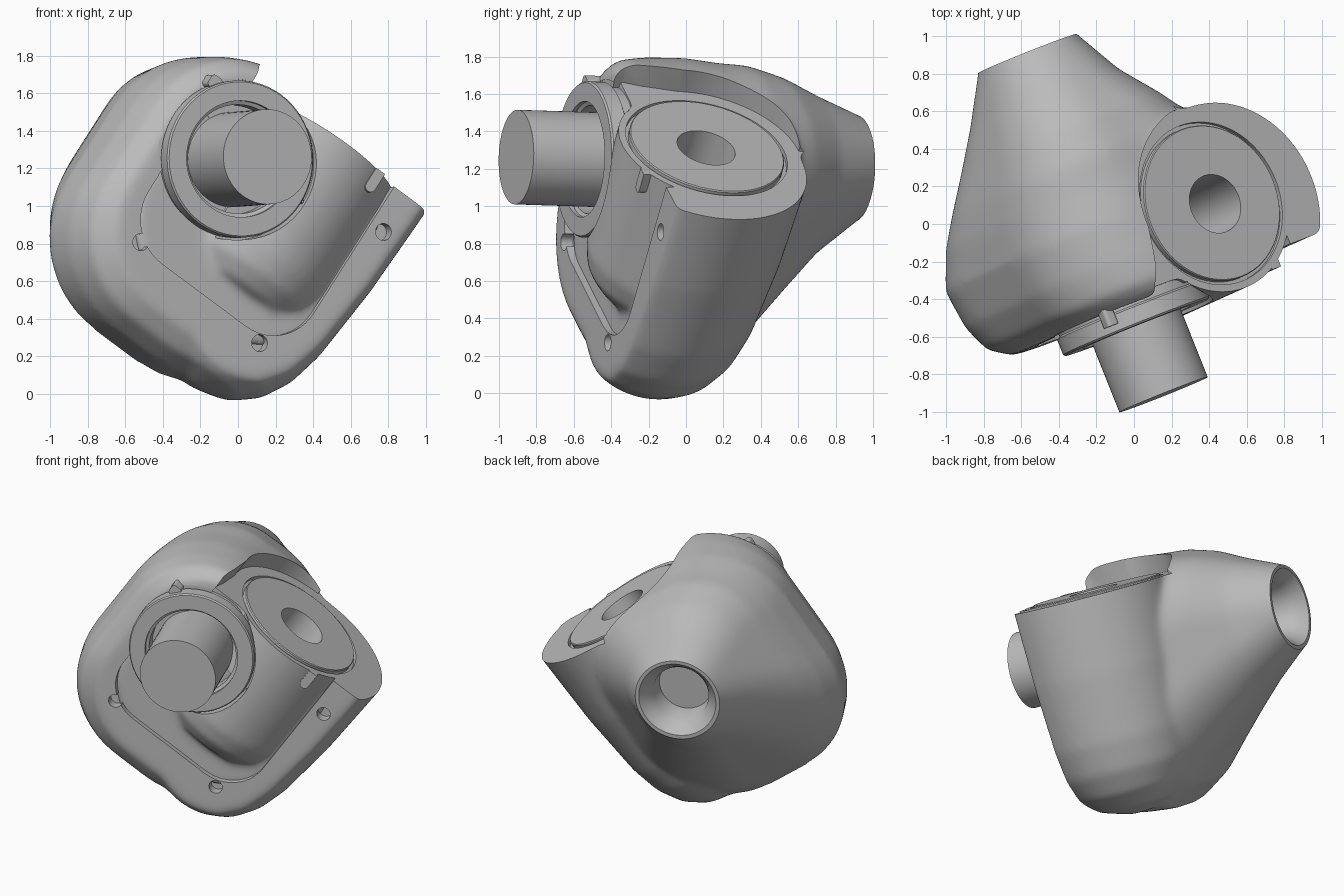
import bpy, bmesh, math
from mathutils import Vector, Matrix

if "Cube" in bpy.data.objects:
    bpy.data.objects.remove(bpy.data.objects["Cube"])

grey = bpy.data.materials.new("housing grey")
grey.use_nodes = True
grey.diffuse_color = (0.5, 0.5, 0.5, 1)
grey.node_tree.nodes["Principled BSDF"].inputs["Base Color"].default_value = (0.5, 0.5, 0.5, 1)

# Gearbox frame: Y runs along the input shaft, Z out of the output disc
back = Vector((-0.37, 0.928, -0.03)).normalized()
up = Vector((0.52, 0.24, 0.82))
up = (up - back * up.dot(back)).normalized()
side = back.cross(up)
frame = Matrix((side, back, up)).transposed().to_4x4()
frame.translation = (0.41, 0.11, 1.31)
WORM = (-0.46, -0.41)


def ring(a0, a1, b0, b1, r, n=12):
    """Rounded rectangle outline, n + 1 points on each corner."""
    pts = []
    corners = ((a1 - r, b1 - r), (a0 + r, b1 - r), (a0 + r, b0 + r), (a1 - r, b0 + r))
    for q, (ca, cb) in enumerate(corners):
        for i in range(n + 1):
            t = (q + i / n) * math.pi / 2
            pts.append((ca + r * math.cos(t), cb + r * math.sin(t)))
    return pts


def circle(centre, r, n=64):
    return [(centre[0] + r * math.cos(2 * math.pi * i / n),
             centre[1] + r * math.sin(2 * math.pi * i / n)) for i in range(n)]


def loft(name, axis, sections):
    """Skin through (height, outline) sections stacked along an axis."""
    bm = bmesh.new()
    loops = []
    for h, pts in sections:
        loops.append([bm.verts.new((a, h, b) if axis == "Y" else (a, b, h)) for a, b in pts])
    n = len(loops[0])
    for low, high in zip(loops, loops[1:]):
        for i in range(n):
            j = (i + 1) % n
            bm.faces.new((low[i], low[j], high[j], high[i]))
    bm.faces.new(loops[0])
    bm.faces.new(loops[-1])
    bmesh.ops.remove_doubles(bm, verts=bm.verts, dist=1e-5)
    bmesh.ops.recalc_face_normals(bm, faces=bm.faces)
    mesh = bpy.data.meshes.new(name)
    bm.to_mesh(mesh)
    bm.free()
    mesh.materials.append(grey)
    ob = bpy.data.objects.new(name, mesh)
    bpy.context.collection.objects.link(ob)
    return ob


def lathe(name, axis, centre, profile):
    return loft(name, axis, [(h, circle(centre, r)) for h, r in profile])


def apply(ob, kind, **settings):
    mod = ob.modifiers.new(kind, kind)
    for key, value in settings.items():
        setattr(mod, key, value)
    bpy.context.view_layer.objects.active = ob
    bpy.ops.object.modifier_apply(modifier=mod.name)


def combine(ob, other, operation):
    apply(ob, "BOOLEAN", object=other, operation=operation, solver="EXACT")
    bpy.data.objects.remove(other)


def soften(ob, steps):
    """Blend joined shapes into one soft cast skin."""
    apply(ob, "REMESH", mode="VOXEL", voxel_size=0.02)
    apply(ob, "SMOOTH", factor=0.5, iterations=steps)


# Worm housing, tapering back to the round motor socket
housing = loft("housing", "Y", [(y, ring(*s)) for y, *s in (
    (-0.35, -0.87, 0.28, -1.31, 0.11, 0.48),
    (-0.27, -0.97, 0.36, -1.42, 0.15, 0.54),
    (-0.12, -1.02, 0.40, -1.48, 0.15, 0.57),
    (0.10, -1.04, 0.41, -1.50, 0.14, 0.57),
    (0.30, -1.01, 0.38, -1.38, 0.12, 0.54),
    (0.45, -0.97, 0.28, -1.23, 0.11, 0.48),
    (0.65, -0.90, 0.12, -1.05, 0.06, 0.42),
    (0.85, -0.83, -0.04, -0.88, -0.03, 0.36),
    (1.11, -0.74, -0.18, -0.69, -0.13, 0.28),
    (1.25, -0.69, -0.25, -0.62, -0.20, 0.21))])

# Gear barrel, flattened at the front
barrel = lathe("barrel", "Z", (0.1, -0.05), (
    (0.2, 0.575), (0, 0.57), (-0.5, 0.55), (-0.95, 0.505), (-1.15, 0.455),
    (-1.3, 0.37), (-1.4, 0.25), (-1.46, 0.06)))
combine(barrel, loft("front_trim", "Y", [(y, ring(-1, 1, -2, 1, 0.1)) for y in (-1, -0.35)]), "DIFFERENCE")
combine(housing, barrel, "UNION")
soften(housing, 18)

# Recessed front cover, its top left kept solid for the hood
recess = loft("cover_recess", "Y", [(y, ring(-0.76, 0.38, -1.10, 0.3, 0.28)) for y in (-0.8, -0.3)])
combine(recess, loft("hood_keep", "Y", [(y, ring(-1.2, -0.6, -0.3, 0.5, 0.02)) for y in (-0.9, 0)]), "DIFFERENCE")
combine(housing, recess, "DIFFERENCE")

# Pry notches and bolt hole
for spot in ((-0.645, -1.075), (0.215, -1.13), (0.465, -0.235)):
    combine(housing, lathe("notch", "Y", spot, ((-0.8, 0.045), (-0.28, 0.045))), "DIFFERENCE")

# Cover floor flowing into the round boss around the output disc
cover = loft("cover", "Y", [(y, ring(-0.8, 0.46, -1.2, 0.15, 0.48)) for y in (-0.31, -0.1)])
boss = lathe("boss", "Z", (0, 0), (
    (0.2, 0.485), (-0.72, 0.485), (-0.84, 0.455), (-0.93, 0.38), (-0.97, 0.25)))
combine(cover, boss, "UNION")
soften(cover, 14)
combine(housing, cover, "UNION")
tab = loft("boss_tab", "Y", [(y, ring(0.21, 0.27, -0.13, 0.1, 0.028)) for y in (-0.445, -0.2)])
combine(housing, tab, "UNION")
combine(housing, lathe("worm_seat", "Y", WORM, ((-0.8, 0.43), (-0.345, 0.43))), "DIFFERENCE")

# Open the top of the gear barrel, leaving the curved hood wall
arc = [(0.53 * math.cos(t), 0.53 * math.sin(t))
       for t in (math.pi / 2 * (1 + i / 20) for i in range(21))]
outline = arc + [(-0.57, -0.2), (-0.6, -0.3), (-0.6, -1), (1, -1), (1, 0.9), (0.05, 0.9)]
combine(housing, loft("disc_opening", "Z", [(z, outline) for z in (0, 0.6)]), "DIFFERENCE")
combine(housing, lathe("disc_groove", "Z", (0, 0), (
    (0.1, 0.445), (-0.4, 0.445), (-0.41, 0.2), (-0.9, 0.2))), "DIFFERENCE")

# Flat rear end with the tapered motor socket
combine(housing, lathe("rear_trim", "Y", WORM, ((1.105, 0.6), (1.5, 0.6))), "DIFFERENCE")
combine(housing, lathe("socket", "Y", WORM, (
    (0.87, 0.175), (1.0, 0.185), (1.06, 0.22), (1.11, 0.262), (1.2, 0.262))), "DIFFERENCE")

# Output disc with its shaft bore
disc = lathe("output_disc", "Z", (0, 0), ((-0.88, 0.19), (-0.4, 0.19), (-0.39, 0.425), (0.005, 0.425), (0.012, 0.42)))
combine(disc, lathe("bore", "Z", (0.015, -0.01), ((-0.85, 0.16), (0.2, 0.16))), "DIFFERENCE")
seal = lathe("disc_seal", "Z", (0, 0), ((-0.38, 0.445), (-0.025, 0.445)))
combine(seal, lathe("seal_bore", "Z", (0, 0), ((-0.6, 0.424), (0.2, 0.424))), "DIFFERENCE")

# Input flange, hollow around the shaft
flange = lathe("input_flange", "Y", WORM, ((-0.2, 0.40), (-0.36, 0.40), (-0.37, 0.418), (-0.455, 0.418), (-0.465, 0.41)))
combine(flange, lathe("flange_well", "Y", WORM, ((-0.6, 0.31), (-0.44, 0.31), (-0.43, 0.29), (-0.34, 0.29))), "DIFFERENCE")
shaft = lathe("input_shaft", "Y", WORM, ((-0.25, 0.253), (-0.85, 0.253)))
key = loft("flange_key", "Y", [(y, ring(-0.83, -0.76, -0.18, -0.11, 0.02)) for y in (-0.42, -0.3)])

for ob in (housing, disc, seal, flange, shaft, key):
    ob.data.transform(frame)
    bpy.ops.object.select_all(action="DESELECT")
    ob.select_set(True)
    bpy.context.view_layer.objects.active = ob
    bpy.ops.object.shade_smooth_by_angle(angle=math.radians(32))
